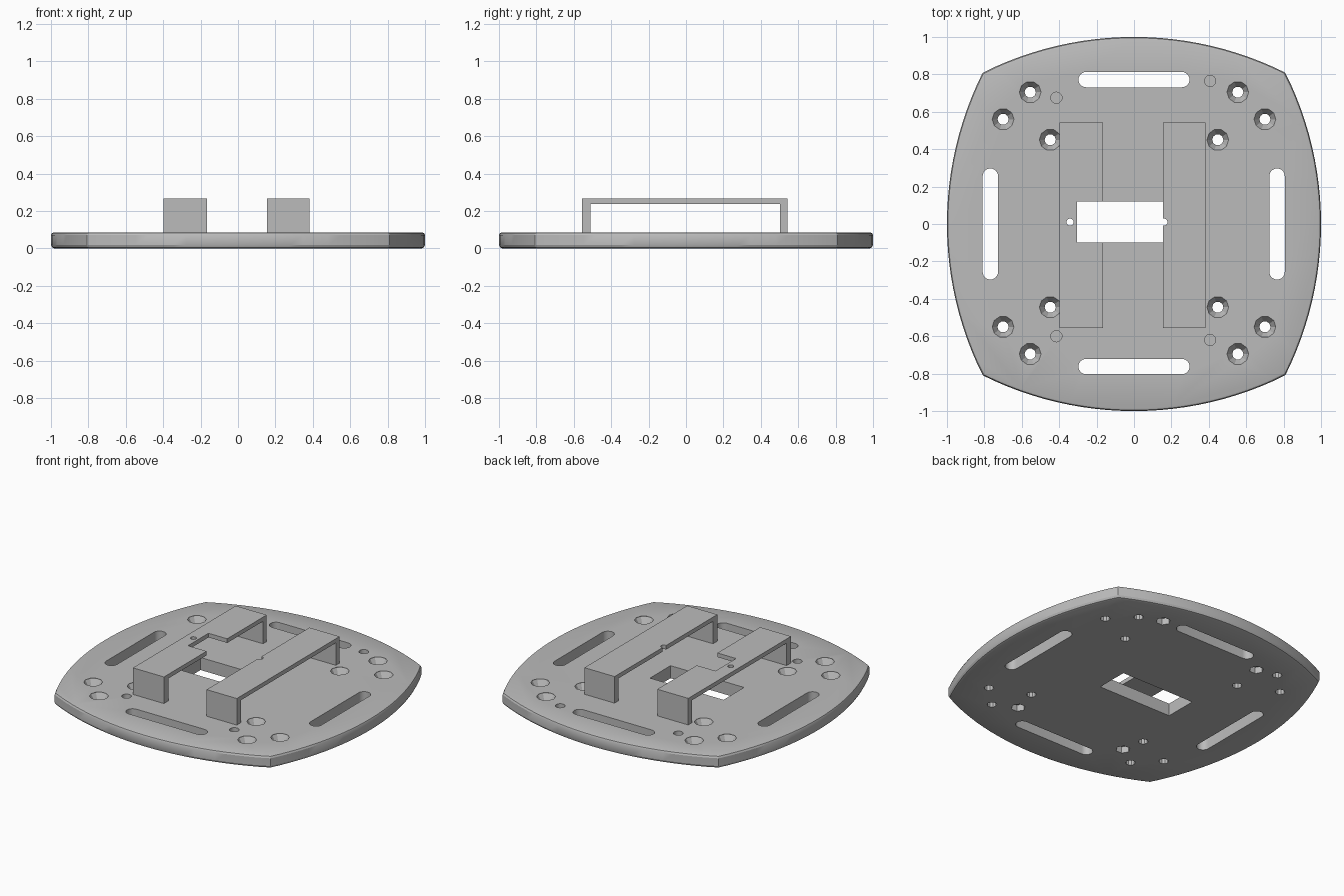
import bpy, bmesh, math

if "Cube" in bpy.data.objects:
    bpy.data.objects.remove(bpy.data.objects["Cube"])

grey = bpy.data.materials.new("grey plastic")
grey.diffuse_color = (0.5, 0.5, 0.5, 1)
grey.use_nodes = True
grey.node_tree.nodes["Principled BSDF"].inputs["Base Color"].default_value = grey.diffuse_color
TOP = 0.085


def finish(bm, name):
    bmesh.ops.recalc_face_normals(bm, faces=bm.faces[:])
    mesh = bpy.data.meshes.new(name)
    bm.to_mesh(mesh)
    bm.free()
    mesh.materials.append(grey)
    obj = bpy.data.objects.new(name, mesh)
    bpy.context.collection.objects.link(obj)
    return obj


def loft(bm, rings):
    """Closed solid skinned through rings of equal point count."""
    vs = [[bm.verts.new(p) for p in r] for r in rings]
    n = len(vs[0])
    for a, b in zip(vs, vs[1:]):
        for i in range(n):
            bm.faces.new((a[i], a[(i + 1) % n], b[(i + 1) % n], b[i]))
    bm.faces.new(vs[0][::-1])
    bm.faces.new(vs[-1])


def prism(bm, pts, z0, z1):
    loft(bm, [[(x, y, z) for x, y in pts] for z in (z0, z1)])


def lathe(bm, x, y, profile, sides):
    loft(bm, [[(x + r * math.cos(2 * math.pi * i / sides),
                y + r * math.sin(2 * math.pi * i / sides), z)
               for i in range(sides)] for r, z in profile])


def rect(x0, x1, y0, y1):
    return [(x0, y0), (x1, y0), (x1, y1), (x0, y1)]


def slot(cx, cy, half, r, vertical):
    pts = []
    for end in (1, -1):
        for i in range(13):
            a = math.pi * (i / 12 - 0.5)
            u, v = end * (half - r + r * math.cos(a)), end * r * math.sin(a)
            pts.append((cx - v, cy + u) if vertical else (cx + u, cy + v))
    return pts


def cut(obj, bm):
    cutter = finish(bm, "cutter")
    cutter.hide_render = True
    mod = obj.modifiers.new("cut", 'BOOLEAN')
    mod.operation, mod.solver, mod.object = 'DIFFERENCE', 'EXACT', cutter
    bpy.context.view_layer.objects.active = obj
    bpy.ops.object.modifier_apply(modifier=mod.name)
    bpy.data.objects.remove(cutter)


def outline(inset):
    """Four shallow arcs meeting at sharp corners."""
    c, s = 0.807, 0.19
    R = (c * c + s * s) / (2 * s)
    half = math.asin(c / R)
    k = 1 - inset
    pts = []
    for q in range(4):
        for i in range(24):
            a = half * (2 * i / 24 - 1)
            x, y = (1 - R + R * math.cos(a)) * k, R * math.sin(a) * k
            for _ in range(q):
                x, y = -y, x
            pts.append((x, y))
    return pts


# Base plate with rounded rim
bm = bmesh.new()
rim = [(0.018, 0), (0.006, 0.005), (0, 0.018),
       (0, TOP - 0.015), (0.005, TOP - 0.004), (0.015, TOP)]
loft(bm, [[(x, y, z) for x, y in outline(d)] for d, z in rim])
plate = finish(bm, "base_plate")

# Plate openings: central window, four long slots
bm = bmesh.new()
prism(bm, rect(-0.365, 0.186, -0.1, 0.12), -0.1, 0.2)
for cx, cy, vert in ((0, 0.772, False), (0, -0.762, False),
                     (0.765, 0, True), (-0.768, 0, True)):
    prism(bm, slot(cx, cy, 0.297, 0.041, vert), -0.1, 0.2)

# Countersunk screw holes, three per corner
sink = [(0.03, -0.1), (0.03, 0.035), (0.058, TOP - 0.004), (0.058, 0.2)]
for sx in (-1, 1):
    for x, y in ((0.555, 0.705), (0.7, 0.56), (0.448, 0.45),
                 (0.555, -0.695), (0.7, -0.55), (0.448, -0.445)):
        lathe(bm, sx * x, y, sink, 10)

# Blind holes above, hexagonal nut pockets below
for x, y in ((-0.415, 0.675), (0.407, 0.765), (-0.415, -0.6), (0.407, -0.62)):
    lathe(bm, x, y, [(0.03, 0.05), (0.03, 0.2)], 20)
    lathe(bm, x, y, [(0.045, -0.1), (0.045, 0.044)], 6)
cut(plate, bm)


# Two bridges: arch profile extruded along x
def bridge(name, x0, x1):
    prof = [(-0.557, 0.08), (-0.51, 0.08), (-0.51, 0.237), (0.503, 0.237),
            (0.503, 0.08), (0.543, 0.08), (0.543, 0.265), (-0.557, 0.265)]
    bm = bmesh.new()
    loft(bm, [[(x, y, z) for y, z in prof] for x in (x0, x1)])
    return finish(bm, name)


left = bridge("left_bridge", -0.397, -0.165)
right = bridge("right_bridge", 0.155, 0.381)

# Notch and mounting holes in the bridge roofs
bm = bmesh.new()
prism(bm, rect(-0.305, 0, -0.1, 0.12), 0.2, 0.3)
lathe(bm, -0.342, 0.01, [(0.019, 0.2), (0.019, 0.3)], 16)
cut(left, bm)
bm = bmesh.new()
lathe(bm, 0.16, 0.01, [(0.019, 0.2), (0.019, 0.3)], 16)
cut(right, bm)

# Smooth the curved rim while keeping hard edges
for obj in (plate, left, right):
    bpy.ops.object.select_all(action='DESELECT')
    obj.select_set(True)
    bpy.context.view_layer.objects.active = obj
    bpy.ops.object.shade_smooth_by_angle(angle=math.radians(25))
